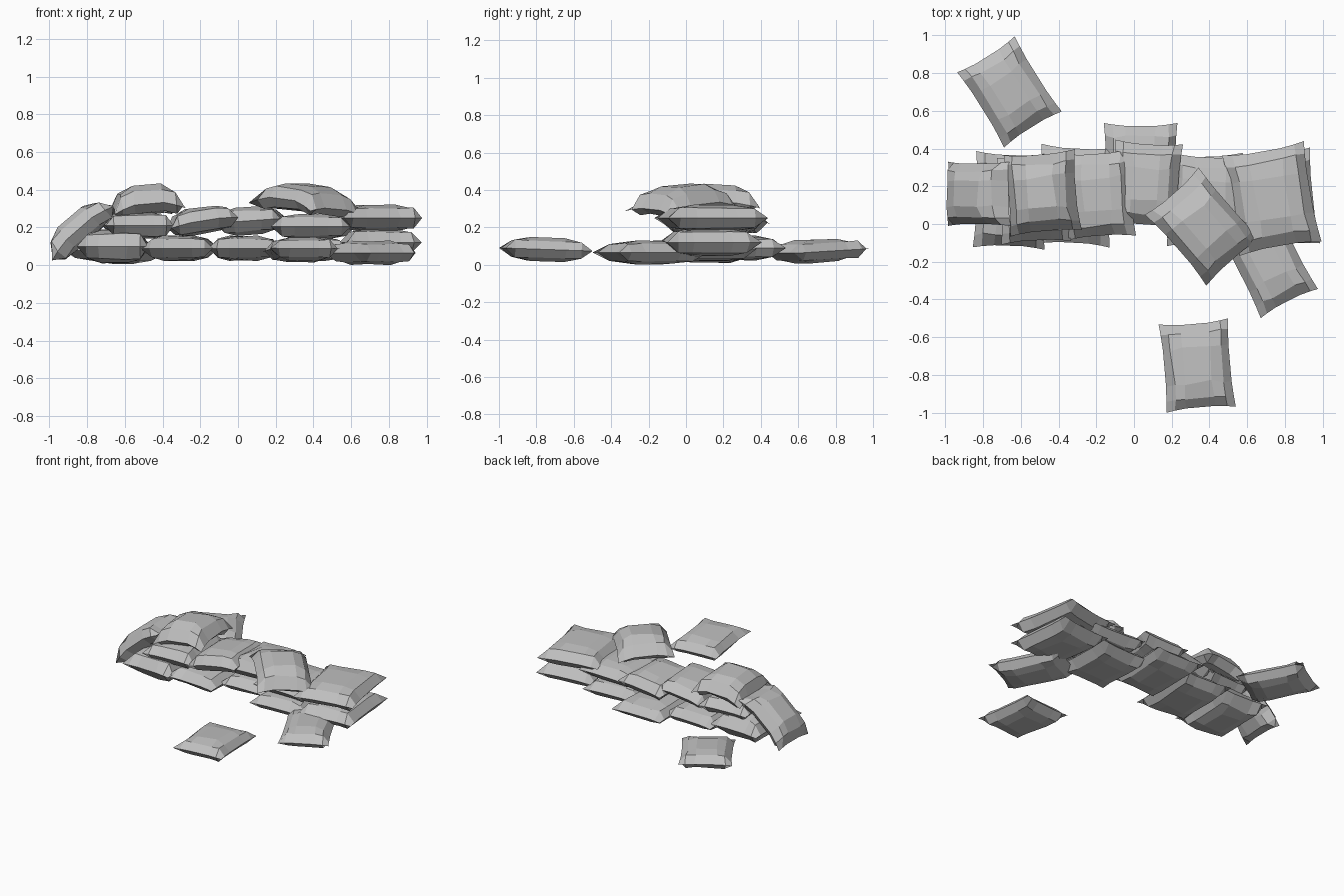
import bpy
import bmesh
import random
from math import radians, copysign
from mathutils import Matrix, Vector, Euler

random.seed(4)

cube = bpy.data.objects.get("Cube")
if cube:
    bpy.data.objects.remove(cube, do_unlink=True)

# Single cloth material
cloth = bpy.data.materials.new("grey_cloth")
cloth.use_nodes = True
colour = (0.52, 0.52, 0.52, 1)
cloth.diffuse_color = colour
cloth.node_tree.nodes["Principled BSDF"].inputs["Base Color"].default_value = colour


def spread(t):
    """Push grid lines towards the rim so the bag has a steep border."""
    return copysign(abs(t) ** 0.55, t)


def sandbag(name, place, size, yaw=0, tilt=0, roll=0, droop=(0, 0)):
    """Low-poly stuffed bag with a sharp seam, pulled corners and optional droop."""
    length, width, thick = size
    bm = bmesh.new()
    bmesh.ops.create_grid(bm, x_segments=5, y_segments=5, size=1)

    # Upper half: blunt cushion with sides drawn in between the corners
    for v in bm.verts:
        u, w = spread(v.co.x), spread(v.co.y)
        reach = max(abs(u), abs(w))
        rim = reach > 0.99
        dome = (1 - reach ** 6) * (0.85 + 0.17 * (1 - u * u) * (1 - w * w))
        wobble = 0 if rim else 0.04
        x = u * (1 - 0.07 * (1 - w * w)) + random.uniform(-wobble, wobble)
        y = w * (1 - 0.07 * (1 - u * u)) + random.uniform(-wobble, wobble)
        z = 0 if rim else dome * random.uniform(0.9, 1.05)
        v.co = (x * length / 2, y * width / 2, z * thick / 2)

    # Lower half: mirrored copy, welded along the seam
    copy = bmesh.ops.duplicate(bm, geom=bm.verts[:] + bm.edges[:] + bm.faces[:])["geom"]
    for v in (g for g in copy if isinstance(g, bmesh.types.BMVert)):
        v.co.z *= -1
    bmesh.ops.remove_doubles(bm, verts=bm.verts[:], dist=1e-5)
    bmesh.ops.recalc_face_normals(bm, faces=bm.faces[:])

    # Sag the ends over whatever lies beneath
    for v in bm.verts:
        u, w = 2 * v.co.x / length, 2 * v.co.y / width
        v.co.z -= droop[0] * u * u + droop[1] * w * w

    turn = Euler([radians(a) for a in (roll, tilt, yaw)]).to_matrix().to_4x4()
    bm.transform(Matrix.Translation(Vector(place)) @ turn)
    mesh = bpy.data.meshes.new(name)
    bm.to_mesh(mesh)
    bm.free()
    mesh.materials.append(cloth)
    bpy.context.collection.objects.link(bpy.data.objects.new(name, mesh))


# Loose bags on the ground
sandbag("loose_back_bag", (-0.66, 0.7, 0.075), (0.47, 0.36, 0.125), yaw=-58, tilt=3)
sandbag("loose_front_bag", (0.335, -0.75, 0.082), (0.37, 0.47, 0.13), yaw=5, roll=-2)
sandbag("slanted_front_bag", (0.705, -0.19, 0.066), (0.34, 0.52, 0.13), yaw=27)

# Bottom row of the wall
sandbag("bottom_bag_1", (-0.655, 0.125, 0.1), (0.38, 0.51, 0.18), yaw=-2)
sandbag("bottom_bag_2", (-0.31, 0.15, 0.09), (0.39, 0.53, 0.135), yaw=-3)
sandbag("bottom_bag_3", (0.035, 0.27, 0.09), (0.39, 0.53, 0.135))
sandbag("bottom_bag_4", (0.375, 0.13, 0.085), (0.42, 0.48, 0.14), yaw=2)
sandbag("bottom_bag_5", (0.755, 0.13, 0.12), (0.41, 0.51, 0.155), yaw=6)

# Middle row
sandbag("middle_bag_1", (-0.53, 0.13, 0.21), (0.37, 0.46, 0.15), yaw=3)
sandbag("middle_bag_2", (-0.19, 0.155, 0.24), (0.37, 0.46, 0.145), yaw=4, tilt=-9,
        droop=(0.015, 0))
sandbag("middle_bag_3", (0.065, 0.21, 0.235), (0.36, 0.45, 0.15), yaw=-4, tilt=-4)
sandbag("middle_bag_4", (0.4, 0.14, 0.205), (0.43, 0.45, 0.14), yaw=-3)
sandbag("middle_bag_5", (0.73, 0.135, 0.25), (0.44, 0.54, 0.15), yaw=10)

# Top bags and the bag slumped over the end
sandbag("top_left_bag", (-0.49, 0.165, 0.36), (0.38, 0.43, 0.16), yaw=5, tilt=-5,
        droop=(0.045, 0.03))
sandbag("top_right_bag", (0.37, -0.015, 0.365), (0.5, 0.38, 0.15), yaw=-49, tilt=5,
        roll=-4, droop=(0.05, 0.02))
sandbag("end_bag", (-0.845, 0.16, 0.2), (0.44, 0.34, 0.16), tilt=-41, droop=(0.04, 0))
